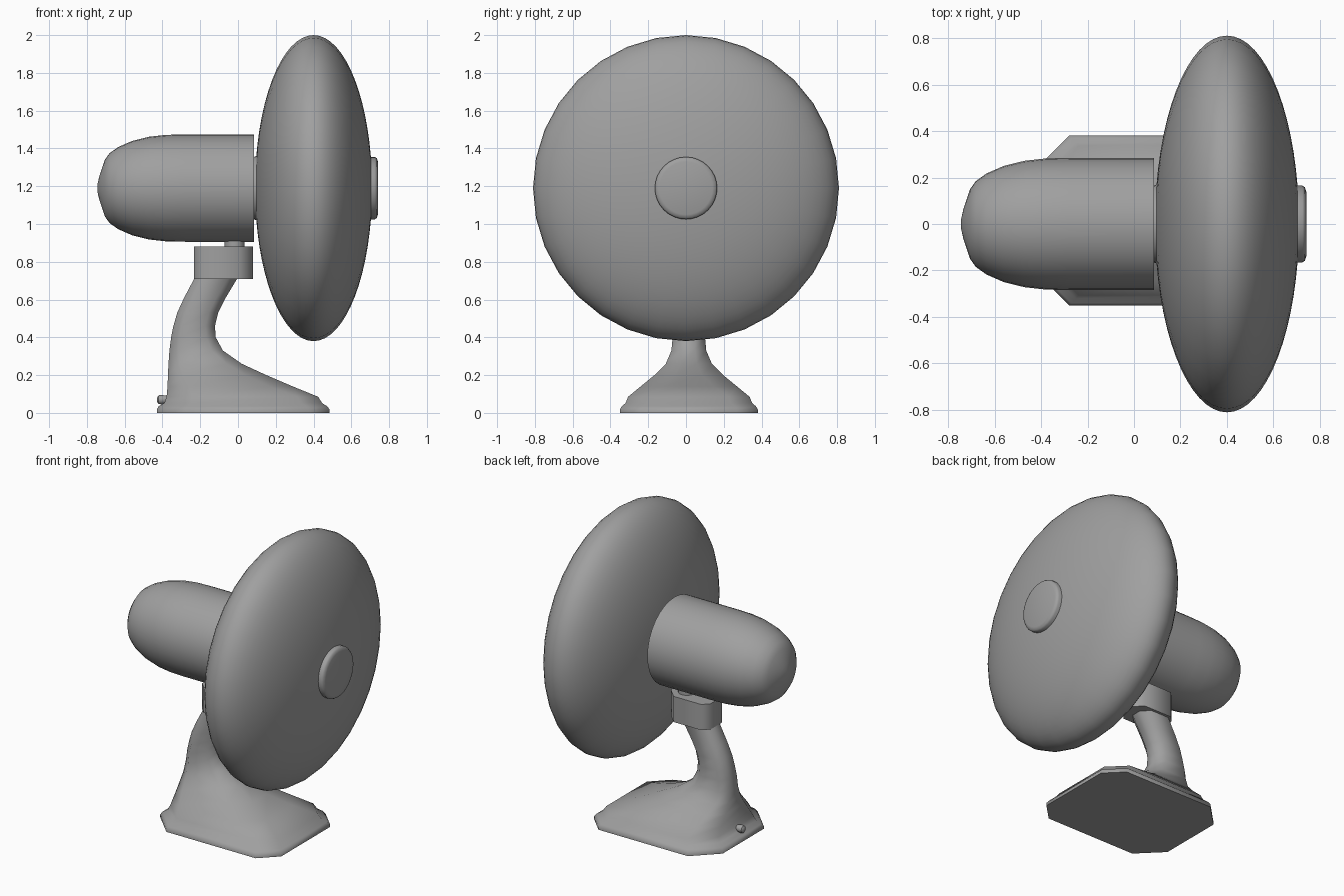
import bpy, bmesh, math
from mathutils import Vector

cube = bpy.data.objects.get("Cube")
if cube:
    bpy.data.objects.remove(cube, do_unlink=True)

grey = bpy.data.materials.new("mid_grey")
grey.use_nodes = True
colour = (0.35, 0.35, 0.35, 1)
grey.diffuse_color = colour
grey.node_tree.nodes["Principled BSDF"].inputs["Base Color"].default_value = colour


def skin(name, rings, angle=40):
    """Bridge a list of point rings into a closed, capped object."""
    bm = bmesh.new()
    loops = [[bm.verts.new(p) for p in ring] for ring in rings]
    n = len(loops[0])
    for a, b in zip(loops, loops[1:]):
        for i in range(n):
            j = (i + 1) % n
            bm.faces.new((a[i], a[j], b[j], b[i]))
    bm.faces.new(loops[0][::-1])
    bm.faces.new(loops[-1])
    bmesh.ops.recalc_face_normals(bm, faces=bm.faces)
    mesh = bpy.data.meshes.new(name)
    bm.to_mesh(mesh)
    bm.free()
    mesh.materials.append(grey)
    obj = bpy.data.objects.new(name, mesh)
    bpy.context.collection.objects.link(obj)
    bpy.ops.object.select_all(action="DESELECT")
    obj.select_set(True)
    bpy.context.view_layer.objects.active = obj
    bpy.ops.object.shade_smooth_by_angle(angle=math.radians(angle))
    return obj


def lathe(name, profile, centre, axis="X", sides=32):
    """Spin (distance, radius) pairs around an axis through centre."""
    rings = []
    for d, r in profile:
        ring = []
        for i in range(sides):
            t = math.tau * i / sides
            u, v = r * math.cos(t), r * math.sin(t)
            ring.append(Vector(centre) + Vector((d, u, v) if axis == "X" else (u, v, d)))
        rings.append(ring)
    return skin(name, rings)


def section(z, back, front, half, back_cut, front_cut, y=0.015):
    """Horizontal rectangle with four cut corners."""
    side = [(front, half - front_cut), (front - front_cut, half),
            (back + back_cut, half), (back, half - back_cut)]
    pts = side + [(x, -w) for x, w in reversed(side)]
    return [(x, y + w, z) for x, w in pts]


AXIS = (0, 0, 1.19)

# Fan guard: a flattened ellipsoid with a small raised rim at the back
guard = [(0.085, 0.15), (0.085, 0.165), (0.097, 0.17)]
for i in range(3, 30):
    t = math.pi * i / 32
    guard.append((0.40 - 0.31 * math.cos(t), 0.81 * math.sin(t)))
guard.append((0.71, 0.10))
lathe("fan_guard", guard, AXIS)

# Round cap on the front of the guard
lathe("front_cap", [(0.69, 0.165), (0.725, 0.165), (0.735, 0.158), (0.741, 0.14)], AXIS)

# Motor housing with a domed back
lathe("motor_housing", [(-0.745, 0.015), (-0.735, 0.06), (-0.705, 0.15), (-0.68, 0.185),
                        (-0.635, 0.217), (-0.56, 0.25), (-0.47, 0.272), (-0.38, 0.282),
                        (-0.28, 0.284), (0.085, 0.284)], AXIS)

# Swivel pin between motor and neck
lathe("swivel_pin", [(0.85, 0.053), (0.93, 0.053)], (-0.018, 0.015, 0), "Z", 20)

# Foot sweeping up into the curved neck
skin("base_and_neck", [section(*s) for s in (
    (0.0, -0.43, 0.485, 0.365, 0.15, 0.11),
    (0.018, -0.43, 0.485, 0.365, 0.15, 0.11),
    (0.035, -0.42, 0.472, 0.355, 0.15, 0.11),
    (0.052, -0.39, 0.445, 0.335, 0.14, 0.11),
    (0.085, -0.378, 0.425, 0.322, 0.14, 0.11),
    (0.14, -0.373, 0.29, 0.255, 0.11, 0.12),
    (0.20, -0.371, 0.15, 0.182, 0.08, 0.11),
    (0.26, -0.368, 0.02, 0.122, 0.06, 0.08),
    (0.33, -0.363, -0.08, 0.092, 0.05, 0.06),
    (0.40, -0.354, -0.118, 0.086, 0.045, 0.05),
    (0.46, -0.342, -0.122, 0.084, 0.045, 0.05),
    (0.53, -0.322, -0.105, 0.083, 0.045, 0.05),
    (0.61, -0.285, -0.065, 0.083, 0.045, 0.05),
    (0.71, -0.232, -0.005, 0.083, 0.045, 0.05))], 50)

# Collar on top of the neck
skin("neck_collar", [section(z, -0.232, 0.08, 0.10, 0.04, 0.07) for z in (0.71, 0.88)], 50)

# Small knob at the back of the foot
lathe("rear_knob", [(-0.428, 0.012), (-0.42, 0.023), (-0.405, 0.025), (-0.36, 0.018)],
      (0, 0, 0.07), "X", 12)
